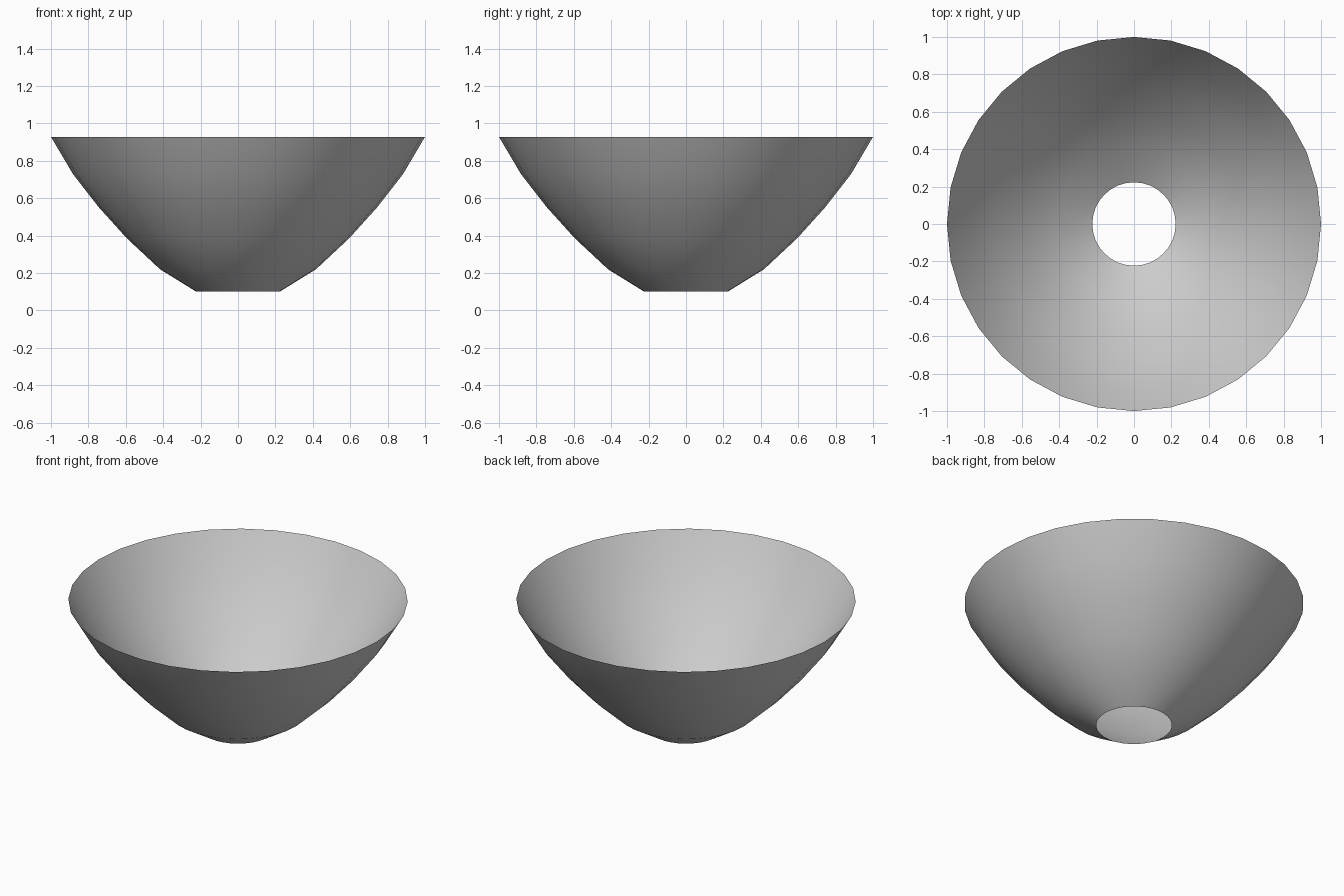
import bpy
from math import cos, sin, tau

if "Cube" in bpy.data.objects:
    bpy.data.objects.remove(bpy.data.objects["Cube"])

SEGMENTS = 32
# Bowl profile from the open bottom to the rim: (radius, height)
PROFILE = [(0.223, 0.10), (0.417, 0.22), (0.594, 0.385),
           (0.743, 0.55), (0.883, 0.73), (1.0, 0.928)]


def revolve(name, profile, segments):
    """Open, single-walled surface of revolution about z."""
    verts = [(r * cos(tau * i / segments), r * sin(tau * i / segments), z)
             for r, z in profile for i in range(segments)]
    faces = []
    for ring in range(len(profile) - 1):
        a, b = ring * segments, (ring + 1) * segments
        for i in range(segments):
            j = (i + 1) % segments
            faces.append((a + i, a + j, b + j, b + i))
    mesh = bpy.data.meshes.new(name)
    mesh.from_pydata(verts, [], faces)
    for poly in mesh.polygons:
        poly.use_smooth = True
    obj = bpy.data.objects.new(name, mesh)
    bpy.context.collection.objects.link(obj)
    return obj


# Thin bowl shell, open at the rim and at the base
revolve("bowl_shell", PROFILE, SEGMENTS)
